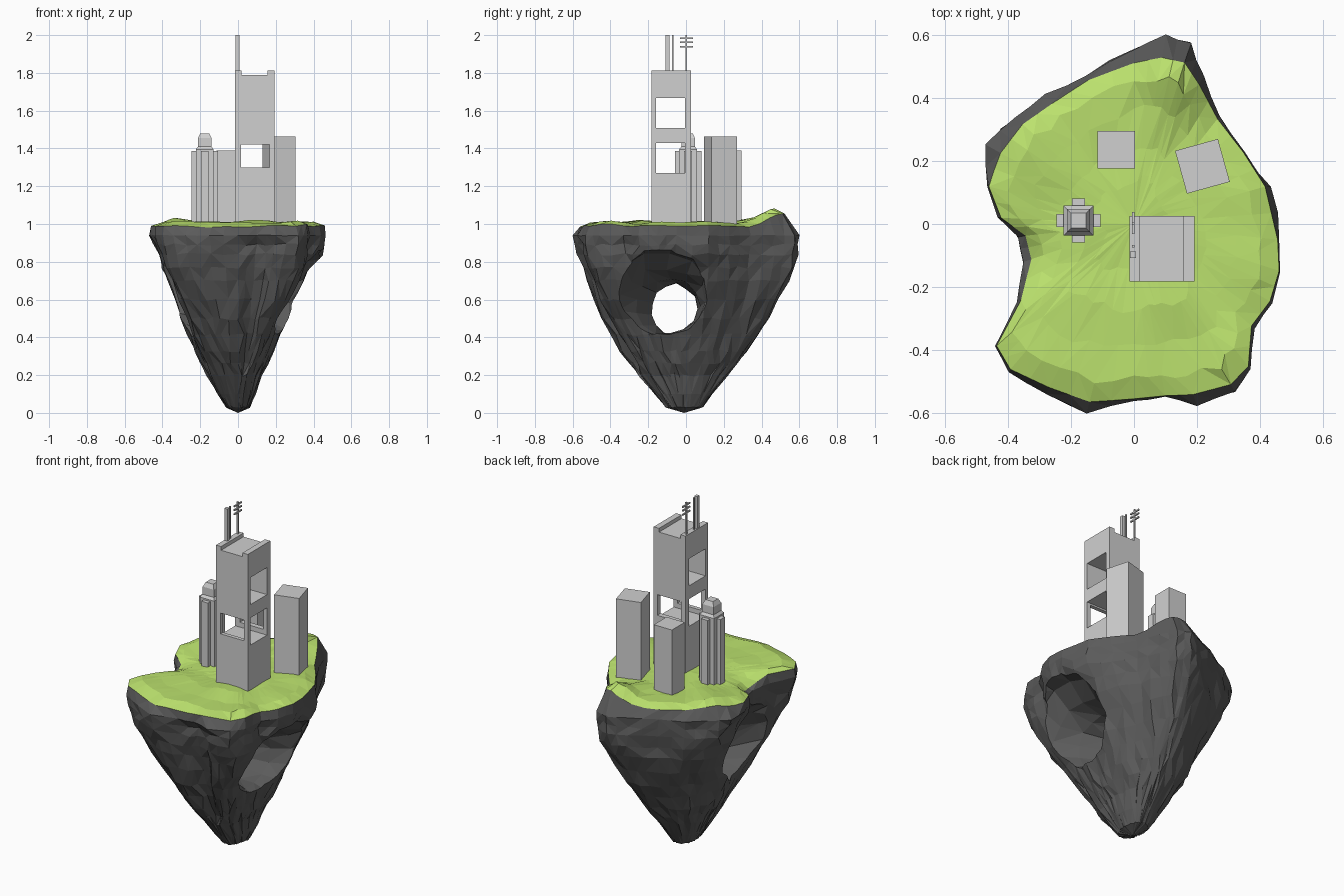
import bpy, bmesh, math, random
from mathutils import Vector, noise

if "Cube" in bpy.data.objects:
    bpy.data.objects.remove(bpy.data.objects["Cube"])

random.seed(7)

def material(name, rgb):
    m = bpy.data.materials.new(name)
    m.diffuse_color = (*rgb, 1)
    m.use_nodes = True
    m.node_tree.nodes["Principled BSDF"].inputs["Base Color"].default_value = m.diffuse_color
    return m

ROCK = material("dark_rock", (0.105, 0.105, 0.105))
GRASS = material("grass_green", (0.50, 0.76, 0.155))
CONCRETE = material("concrete_grey", (0.63, 0.63, 0.63))

def finish(name, bm, *mats):
    bmesh.ops.recalc_face_normals(bm, faces=bm.faces)
    me = bpy.data.meshes.new(name)
    bm.to_mesh(me)
    bm.free()
    for m in mats:
        me.materials.append(m)
    ob = bpy.data.objects.new(name, me)
    bpy.context.collection.objects.link(ob)
    return ob

def box(name, x0, x1, y0, y1, z0, z1, mat=CONCRETE):
    bm = bmesh.new()
    bmesh.ops.create_cube(bm, size=1)
    for v in bm.verts:
        v.co = (x0 + (v.co.x + .5) * (x1 - x0), y0 + (v.co.y + .5) * (y1 - y0),
                z0 + (v.co.z + .5) * (z1 - z0))
    return finish(name, bm, mat)

def cut(ob, cutter):
    cutter.hide_render = True
    mod = ob.modifiers.new("cut", 'BOOLEAN')
    mod.operation, mod.solver, mod.object = 'DIFFERENCE', 'EXACT', cutter
    bpy.context.view_layer.objects.active = ob
    bpy.ops.object.modifier_apply(modifier=mod.name)
    bpy.data.objects.remove(cutter)

def bridge(bm, a, b, index=0):
    """Join two rings of equal length with triangles."""
    n = len(a)
    for i in range(n):
        j = (i + 1) % n
        quads = [(a[i], a[j], b[j]), (a[i], b[j], b[i])] if random.random() < .5 else \
                [(a[i], a[j], b[i]), (a[j], b[j], b[i])]
        for q in quads:
            bm.faces.new(q).material_index = index

def fan(bm, ring, tip, index=0):
    for i in range(len(ring)):
        bm.faces.new((ring[i], ring[(i + 1) % len(ring)], tip)).material_index = index

# island outline from above: x, y, inset of the grass edge
OUTLINE = [(.465, -.15, .99), (.46, -.05, .99), (.42, .12, .99), (.35, .23, .99), (.27, .34, .98),
           (.22, .47, .94), (.18, .575, .89), (.10, .60, .88), (0, .555, .92), (-.15, .47, .97),
           (-.28, .41, .93), (-.38, .34, .93), (-.47, .25, .90), (-.465, .12, .99), (-.43, .02, .98),
           (-.37, -.04, .93), (-.35, -.12, .93), (-.37, -.25, .97), (-.44, -.39, .99),
           (-.40, -.47, .98), (-.28, -.54, .96), (-.15, -.60, .94), (0, -.56, .99), (.10, -.55, .99),
           (.20, -.575, .94), (.32, -.53, .96), (.37, -.46, .98), (.38, -.33, .98), (.44, -.25, .98)]
# island taper: z, left, right, front and back reach
TAPER = [(.94, .47, .465, .60, .60), (.84, .42, .44, .575, .59), (.70, .38, .36, .53, .545),
         (.50, .30, .265, .46, .45), (.33, .235, .185, .35, .325), (.20, .165, .125, .25, .22),
         (.10, .11, .095, .17, .14), (.03, .065, .06, .11, .09)]

def rock_levels():
    for p, q in zip(TAPER, TAPER[1:]):
        steps = 2 if p[0] > .25 else 1
        for k in range(steps):
            t = k / steps
            yield [a + (b - a) * t for a, b in zip(p, q)]
    yield TAPER[-1]

def ground(x, y):
    """Grass height: gentle bumps, rise at the back, dip at the left notch."""
    z = 1.008 + .018 * noise.noise(Vector((x * 6, y * 6, 3)))
    z += .08 * math.exp(-((x - .12) / .1) ** 2 - ((y - .49) / .11) ** 2)
    z -= .04 * math.exp(-((x + .33) / .06) ** 2 - ((y + .10) / .1) ** 2)
    return z + .02 * math.exp(-((x + .35) / .1) ** 2 - ((y - .25) / .15) ** 2)

# ---- island: grass cap and tapering rock
outline = []
for i, p in enumerate(OUTLINE):
    q = OUTLINE[(i + 1) % len(OUTLINE)]
    outline += [p, tuple((a + b) / 2 for a, b in zip(p, q))]
bm = bmesh.new()
grass_rings = []
for s in (1, .88, .70, .48, .27):
    ring = []
    for ox, oy, inset in outline:
        k = s * inset + (random.uniform(-.025, .025) if s < 1 else 0)
        x, y = ox * k, oy * k
        ring.append(bm.verts.new((x, y, ground(x, y) - (.018 if s == 1 else 0))))
    grass_rings.append(ring)
for a, b in zip(grass_rings, grass_rings[1:]):
    bridge(bm, a, b, 1)
fan(bm, grass_rings[-1], bm.verts.new((0, 0, 1.008)), 1)
above = grass_rings[0]
for z, left, right, front, back in rock_levels():
    ring = []
    blend = min(1, max(0, (.80 - z) / .5)) * .85     # rounder towards the tip
    steep = min(1, max(0, (z - .5) / .4)) * .65      # corners stay steep near the top
    for ox, oy, _ in outline:
        rx, ry = (right if ox > 0 else left), (back if oy > 0 else front)
        nx, ny = ox / (.465 if ox > 0 else .47), oy / .60
        n = math.hypot(nx, ny)
        x = rx * nx * (1 - blend + blend / n)
        y = ry * ny * (1 - blend + blend / n)
        x += (max(-rx, min(rx, ox)) - x) * steep
        y += (max(-ry, min(ry, oy)) - y) * steep
        if oy < -.3 and .2 < z < .9:                 # groove down the front
            y += .05 * math.exp(-((ox - .13) / .09) ** 2)
        j = .03 * noise.noise(Vector((x * 7, y * 7, z * 5))) if z < .93 else 0
        r = .008 if .1 < z < .93 else .003
        ring.append(bm.verts.new((x * (1 + j * 2) + random.uniform(-r, r),
                                  y * (1 + j) + random.uniform(-r, r),
                                  z + random.uniform(-r, r))))
    bridge(bm, above, ring)
    above = ring
fan(bm, above, bm.verts.new((0, -.01, 0)))
island = finish("island", bm, ROCK, GRASS)

# ---- tunnel through the rock, flaring at both sides
bm = bmesh.new()
above = None
N = 13
for x, cy, ry, cz, rz in [(-.60, -.12, .27, .68, .27), (-.42, -.11, .235, .67, .245),
                          (-.28, -.08, .19, .62, .20), (-.12, -.065, .125, .55, .14),
                          (.04, -.065, .125, .55, .135), (.16, -.10, .165, .565, .15),
                          (.27, -.13, .23, .585, .175), (.37, -.12, .27, .63, .215),
                          (.60, -.10, .32, .65, .25)]:
    ring = []
    for i in range(N):
        a = math.tau * i / N
        k = 1 + random.uniform(-.1, .1)
        ring.append(bm.verts.new((x, cy + ry * k * math.cos(a),
                                  min(.93, cz + rz * k * math.sin(a)))))
    if above:
        bridge(bm, above, ring)
    else:
        bm.faces.new(ring)
    above = ring
bm.faces.new(above)
cut(island, finish("tunnel_cutter", bm, ROCK))

# ---- main tower with through windows
X0, X1, Y0, Y1 = -.015, .192, -.183, .026
tower = box("main_tower", X0, X1, Y0, Y1, .97, 1.79)
for args in [(-.3, .4, -.16, -.005, 1.508, 1.667), (-.3, .4, -.16, -.005, 1.27, 1.43),
             (.015, .168, -.4, .3, 1.298, 1.42)]:
    cut(tower, box("window_cutter", *args))
box("left_parapet", X0, .018, Y0, Y1, 1.79, 1.812)
box("right_parapet", .157, X1, Y0, Y1, 1.79, 1.812)

# ---- roof masts
box("thick_mast", -.013, .007, -.108, -.087, 1.81, 2.0)
box("thin_mast", -.007, .001, -.074, -.066, 1.81, 2.0)
box("aerial_mast", -.007, .001, -.002, .006, 1.81, 2.0)
for z in (1.984, 1.962, 1.938):
    box("aerial_bar", -.007, .001, -.032, .038, z - .004, z + .004)

# ---- stepped tower: chamfered core with four buttresses
cx, cy = -.176, .011
bm = bmesh.new()
above = None
for h, z in [(.047, .97), (.047, 1.395), (.036, 1.41), (.036, 1.455), (.024, 1.48)]:
    ring = [bm.verts.new((cx + sx * h, cy + sy * h, z))
            for sx, sy in ((-1, -1), (1, -1), (1, 1), (-1, 1))]
    if above:
        for i in range(4):
            j = (i + 1) % 4
            bm.faces.new((above[i], above[j], ring[j], ring[i]))
    else:
        bm.faces.new(ring)
    above = ring
bm.faces.new(above)
finish("stepped_tower_core", bm, CONCRETE)
box("buttress_across", cx - .07, cx + .07, cy - .021, cy + .021, .97, 1.386)
box("buttress_along", cx - .021, cx + .021, cy - .07, cy + .07, .97, 1.386)

# ---- plain blocks behind
box("back_left_block", -.115, .003, .176, .295, .97, 1.39)
block = box("back_right_block", -.0705, .0705, -.0705, .0705, .97, 1.462)
block.location = (.217, .183, 0)
block.rotation_euler.z = math.radians(15.5)
